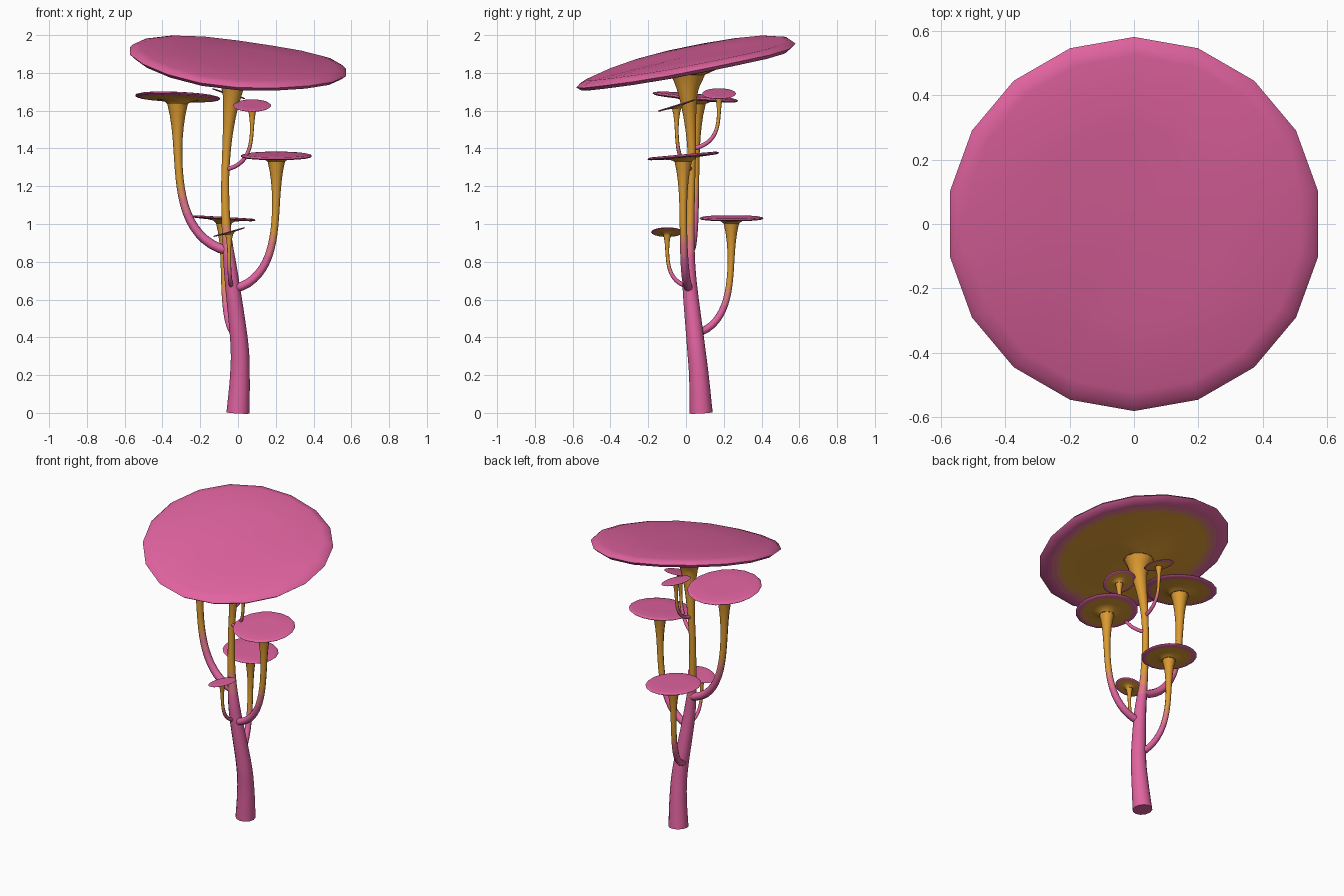
import bpy, bmesh, math
from mathutils import Vector

cube = bpy.data.objects.get("Cube")
if cube:
    bpy.data.objects.remove(cube, do_unlink=True)


def material(name, rgb):
    m = bpy.data.materials.new(name)
    m.use_nodes = True
    m.diffuse_color = (*rgb, 1)
    bsdf = m.node_tree.nodes["Principled BSDF"]
    bsdf.inputs["Base Color"].default_value = (*rgb, 1)
    return m


MATERIALS = [material("pink", (0.75, 0.125, 0.35)),
             material("coral", (0.74, 0.185, 0.25)),
             material("amber", (0.73, 0.26, 0.12)),
             material("gold", (0.72, 0.33, 0.032))]
PINK, CORAL, AMBER, GOLD = range(len(MATERIALS))
UP = Vector((0, 0, 1))


def finish(bm, name):
    bmesh.ops.recalc_face_normals(bm, faces=bm.faces)
    mesh = bpy.data.meshes.new(name)
    bm.to_mesh(mesh)
    bm.free()
    for mat in MATERIALS:
        mesh.materials.append(mat)
    ob = bpy.data.objects.new(name, mesh)
    bpy.context.collection.objects.link(ob)
    bpy.ops.object.select_all(action='DESELECT')
    ob.select_set(True)
    bpy.context.view_layer.objects.active = ob
    bpy.ops.object.shade_smooth_by_angle(angle=math.radians(65))


def circle_angles(sides):
    return [math.pi / 2 + math.tau * k / sides for k in range(sides)]


def bridge(bm, lower, upper, mat):
    for i in range(len(lower)):
        j = (i + 1) % len(lower)
        face = bm.faces.new((lower[i], lower[j], upper[j], upper[i]))
        face.material_index = mat


def smooth_path(points, steps):
    """Catmull-Rom path through (x, y, z, radius) points."""
    p = [Vector(q) for q in points]
    p = [2 * p[0] - p[1]] + p + [2 * p[-1] - p[-2]]
    path = []
    for a, b, c, d in zip(p, p[1:], p[2:], p[3:]):
        for s in range(steps):
            t = s / steps
            path.append(b + 0.5 * ((c - a) * t + (2 * a - 5 * b + 4 * c - d) * t * t
                                   + (3 * b - a - 3 * c + d) * t ** 3))
    return path + [p[-2]]


def branch_path(start, start_radius, end, end_radius, steps=18):
    """Path that leaves sideways, turns upright and flares at the top."""
    path = []
    for k in range(steps + 1):
        t = k / steps
        side, rise = 1 - (1 - t) ** 3.4, t ** 1.45
        flat = start.lerp(end, side)
        z = start.z + (end.z - start.z) * rise
        thin = start_radius * (1 - 0.35 * t)
        path.append(Vector((flat.x, flat.y, z, thin + (end_radius - thin) * t ** 8)))
    return path


def stem(name, path, turning, spread, sides):
    """Tapered tube, shifting from pink to gold around the turning height."""
    bm = bmesh.new()
    rings = []
    last = len(path) - 1
    for i, q in enumerate(path):
        along = (path[min(i + 1, last)] - path[max(i - 1, 0)]).to_3d().normalized()
        turn = UP.rotation_difference(UP if i == last else along)
        rings.append([bm.verts.new(q.to_3d() + q.w * (turn @ Vector((math.cos(a), math.sin(a), 0))))
                      for a in circle_angles(sides)])
    for i in range(last):
        height = (path[i].z + path[i + 1].z) / 2 - path[0].z
        part = height / (path[-1].z - path[0].z)
        shift = math.floor((part - turning) / spread) + AMBER
        bridge(bm, rings[i], rings[i + 1], min(max(shift, PINK), GOLD))
    bm.faces.new(rings[0])
    finish(bm, name)


def cap(name, centre, radius, slope, thick, neck, dip=0, sides=18):
    """Tilted disc whose gold underside flares into the stem end."""
    bm = bmesh.new()
    angles = circle_angles(sides)

    def ring(scale, height):
        verts = []
        for a in angles:
            x, y = radius * scale * math.cos(a), radius * scale * math.sin(a)
            # saddle: the rim dips at front and back
            sag = dip * scale * math.cos(a - math.radians(75)) ** 4
            z = slope[0] * x + slope[1] * y + height * thick - sag
            verts.append(bm.verts.new(centre + Vector((x, y, z))))
        return verts

    # top, rounded rim, colour bands underneath, then the flare
    top = ring(0.5, 1)
    previous = top
    for scale, height, mat in ((0.9, 0.95, PINK), (0.97, 0.6, PINK), (1, 0, PINK),
                               (0.96, -0.7, PINK), (0.87, -0.9, PINK), (0.82, -0.95, CORAL),
                               (0.77, -1, AMBER), (0.5, -1.3, GOLD), (0.34, -1.9, GOLD)):
        current = ring(scale, height)
        bridge(bm, previous, current, mat)
        previous = current
    hub = bm.verts.new(centre + UP * thick)
    for i in range(sides):
        bm.faces.new((hub, top[i], top[(i + 1) % sides]))
    collar = [bm.verts.new(neck.to_3d() + neck.w * Vector((math.cos(a), math.sin(a), 0)))
              for a in angles]
    bridge(bm, previous, collar, GOLD)
    finish(bm, name)


# Trunk and main cap
trunk = smooth_path([(0, 0.08, 0, 0.061), (0.01, 0.068, 0.2, 0.052), (0.006, 0.05, 0.38, 0.047),
                     (-0.035, 0.017, 0.72, 0.037), (-0.06, 0.02, 0.95, 0.025),
                     (-0.068, 0.027, 1.2, 0.021), (-0.06, 0.03, 1.4, 0.023),
                     (-0.045, 0.02, 1.57, 0.034), (-0.03, 0.01, 1.7, 0.054),
                     (-0.03, 0.01, 1.79, 0.09)], 6)
stem("trunk", trunk, 0.51, 0.035, 12)
cap("main_cap", UP * 1.86, 0.58, (-0.1, 0.2), 0.028, trunk[-1], dip=0.025)

# Branches: name, start, start radius, cap centre, cap radius, cap slope
branches = [
    ("right_branch", (-0.05, 0.02, 0.86), 0.026, (-0.32, 0.05, 1.672), 0.227, (-0.04, -0.09)),
    ("left_branch", (-0.02, 0.015, 0.66), 0.024, (0.203, -0.015, 1.36), 0.19, (0, 0.09)),
    ("back_branch", (-0.015, 0.045, 0.42), 0.021, (-0.075, 0.24, 1.03), 0.17, (-0.06, 0)),
    ("upper_left_twig", (-0.065, 0.03, 1.29), 0.012, (0.075, -0.05, 1.627), 0.1, (0, 0.31)),
    ("upper_back_twig", (-0.06, 0.03, 1.4), 0.012, (-0.05, 0.175, 1.69), 0.09, (-0.3, 0)),
    ("front_twig", (-0.033, 0.015, 0.67), 0.012, (-0.047, -0.1, 0.957), 0.085, (0.28, 0)),
]
for name, start, start_radius, centre, radius, slope in branches:
    centre = Vector(centre)
    path = branch_path(Vector(start), start_radius, centre - UP * radius * 0.16, radius * 0.24)
    stem(name, path, 0.34, 0.07, 8)
    cap(name + "_cap", centre, radius, slope, radius * 0.045, path[-1])
